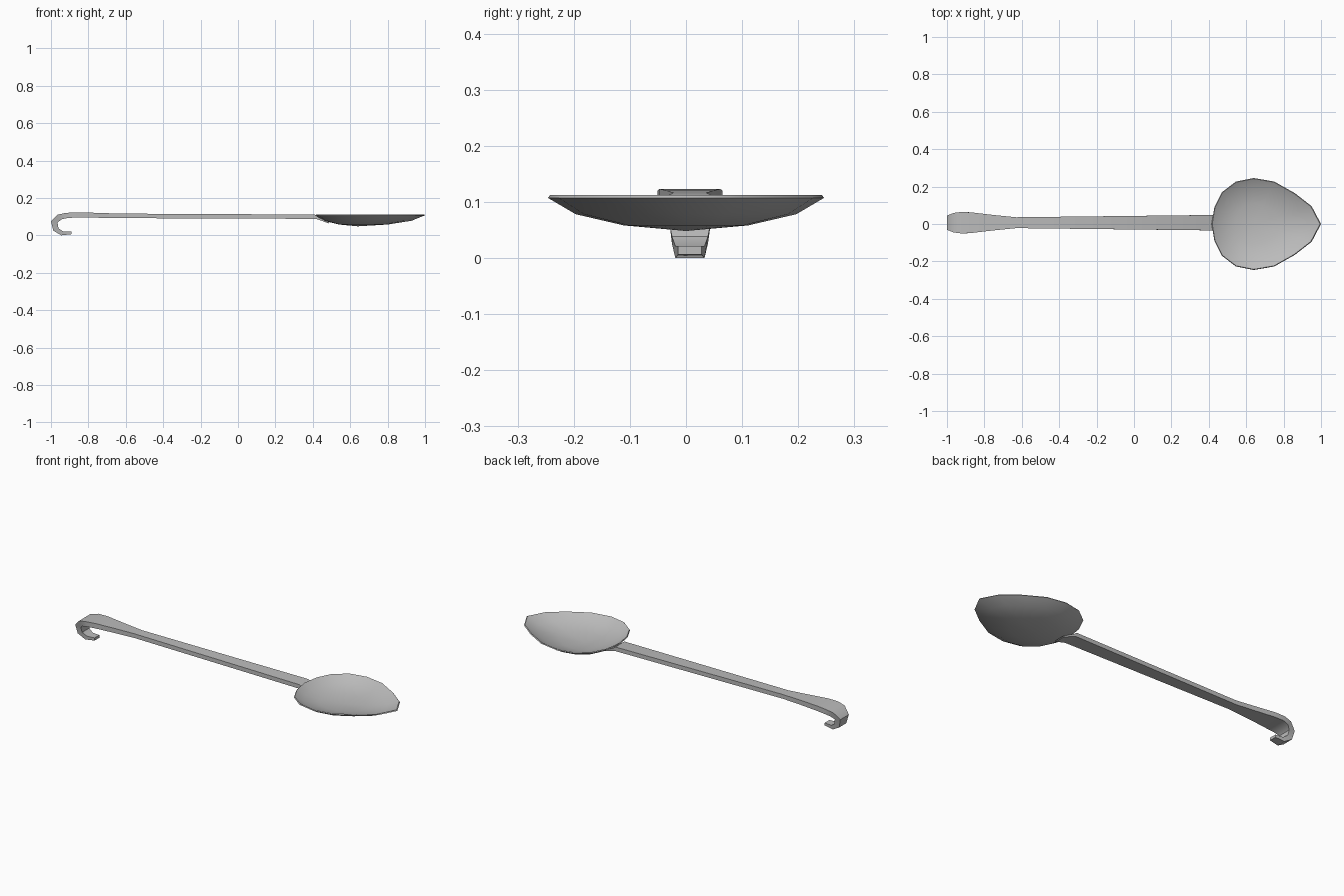
import bpy, bmesh, math

cube = bpy.data.objects.get("Cube")
if cube:
    bpy.data.objects.remove(cube)

steel = bpy.data.materials.new("grey steel")
steel.use_nodes = True
COLOUR = (0.5, 0.5, 0.5, 1)
steel.diffuse_color = COLOUR
steel.node_tree.nodes["Principled BSDF"].inputs["Base Color"].default_value = COLOUR


def finish(bm, name, angle):
    """Turn a bmesh into a named, shaded object."""
    bmesh.ops.recalc_face_normals(bm, faces=bm.faces)
    mesh = bpy.data.meshes.new(name)
    bm.to_mesh(mesh)
    bm.free()
    mesh.materials.append(steel)
    obj = bpy.data.objects.new(name, mesh)
    bpy.context.collection.objects.link(obj)
    bpy.ops.object.select_all(action='DESELECT')
    obj.select_set(True)
    bpy.context.view_layer.objects.active = obj
    bpy.ops.object.shade_smooth_by_angle(angle=math.radians(angle))
    return obj


def bridge(bm, a, b):
    """Join two closed loops of vertices with quads."""
    for i in range(len(a)):
        j = (i + 1) % len(a)
        bm.faces.new((a[i], a[j], b[j], b[i]))


# Spoon bowl: pointed oval outline, scaled into rings from outside to inside
CENTRE = 0.64
half = [(0.43, 0.09), (0.47, 0.17), (0.545, 0.227), (0.64, 0.246),
        (0.75, 0.227), (0.86, 0.165), (0.95, 0.095)]
outline = [(0.415, 0)] + half + [(1.0, 0)] + [(x, -y) for x, y in reversed(half)]
rings = [(0.45, 0.058), (0.8, 0.078), (1.0, 0.107), (0.985, 0.112),
         (0.79, 0.084), (0.44, 0.064)]
bm = bmesh.new()
loops = [[bm.verts.new((CENTRE + (x - CENTRE) * s, y * s, z)) for x, y in outline]
         for s, z in rings]
for a, b in zip(loops, loops[1:]):
    bridge(bm, a, b)
for loop, z in ((loops[0], 0.048), (loops[-1], 0.054)):
    pole = bm.verts.new((CENTRE, 0, z))
    for i in range(len(loop)):
        bm.faces.new((loop[i], loop[(i + 1) % len(loop)], pole))
finish(bm, "spoon_bowl", 40)

# Handle and hook: (outer x, outer z), (inner x, inner z), half width
HANDLE_Y = 0.007
stations = [
    ((0.49, 0.067), (0.485, 0.064), 0.03),
    ((0.425, 0.1), (0.42, 0.087), 0.041),
    ((0.41, 0.111), (0.40, 0.088), 0.041),
    ((-0.63, 0.116), (-0.63, 0.092), 0.029),
    ((-0.75, 0.12), (-0.75, 0.094), 0.041),
    ((-0.86, 0.123), (-0.86, 0.095), 0.054),
    ((-0.92, 0.12), (-0.91, 0.093), 0.058),
    ((-0.965, 0.11), (-0.945, 0.085), 0.052),
    ((-1.0, 0.075), (-0.965, 0.067), 0.038),
    ((-0.988, 0.025), (-0.96, 0.038), 0.032),
    ((-0.945, 0.0), (-0.935, 0.021), 0.026),
    ((-0.89, 0.006), (-0.89, 0.021), 0.021),
]
bm = bmesh.new()
sections = []
for (ox, oz), (ix, iz), w in stations:
    sections.append([bm.verts.new((x, HANDLE_Y + s * w, z)) for x, z, s in
                     ((ox, oz, 1), (ox, oz, -1), (ix, iz, -1), (ix, iz, 1))])
for a, b in zip(sections, sections[1:]):
    bridge(bm, a, b)
bm.faces.new(sections[0])
bm.faces.new(sections[-1])
finish(bm, "hooked_handle", 40)
